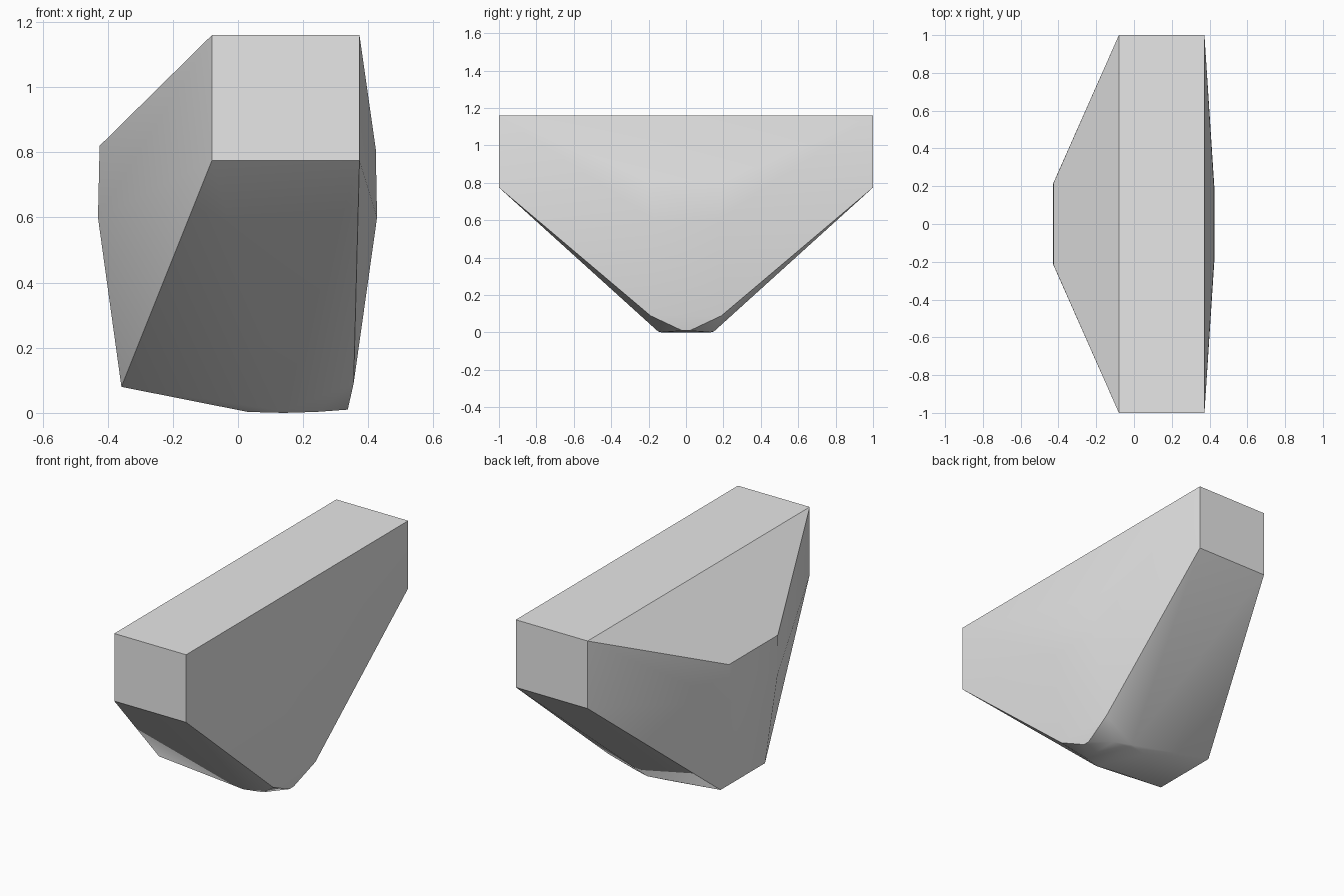
import bpy
import bmesh
import math

cube = bpy.data.objects.get("Cube")
if cube:
    bpy.data.objects.remove(cube, do_unlink=True)

# Plain grey material
grey = bpy.data.materials.new("light_grey")
grey.use_nodes = True
grey.diffuse_color = (0.8, 0.8, 0.8, 1)
grey.node_tree.nodes["Principled BSDF"].inputs["Base Color"].default_value = (0.8, 0.8, 0.8, 1)

# Corners of one half, mirrored across y
end_block = [(-0.08, 1, 1.16), (0.373, 1, 1.16), (0.373, 1, 0.775), (-0.08, 1, 0.775)]
right_bulge = [(-0.425, 0.22, 0.82), (-0.43, 0.21, 0.6), (-0.358, 0.2, 0.08)]
left_bulge = [(0.423, 0.2, 0.81), (0.427, 0.17, 0.6), (0.355, 0.19, 0.09), (0.337, 0.02, 0.01)]
underside = [(0.03, 0.125, 0.003), (0.14, 0.15, 0.006), (0.14, 0.13, 0), (0.24, 0.115, 0.003)]

# Convex body wrapped around the corners
bm = bmesh.new()
for x, y, z in end_block + right_bulge + left_bulge + underside:
    for side in (-1, 1):
        bm.verts.new((x, y * side, z))
hull = bmesh.ops.convex_hull(bm, input=bm.verts)
loose = {v for v in hull["geom_interior"] + hull["geom_unused"]
         if isinstance(v, bmesh.types.BMVert)}
bmesh.ops.delete(bm, geom=list(loose), context='VERTS')
bmesh.ops.dissolve_limit(bm, angle_limit=math.radians(0.5), verts=bm.verts, edges=bm.edges)
bmesh.ops.recalc_face_normals(bm, faces=bm.faces)

mesh = bpy.data.meshes.new("faceted_body")
bm.to_mesh(mesh)
bm.free()
mesh.materials.append(grey)
body = bpy.data.objects.new("faceted_body", mesh)
bpy.context.collection.objects.link(body)

# Soft shading with crisp main edges
bpy.ops.object.select_all(action='DESELECT')
body.select_set(True)
bpy.context.view_layer.objects.active = body
bpy.ops.object.shade_smooth_by_angle(angle=math.radians(30))
